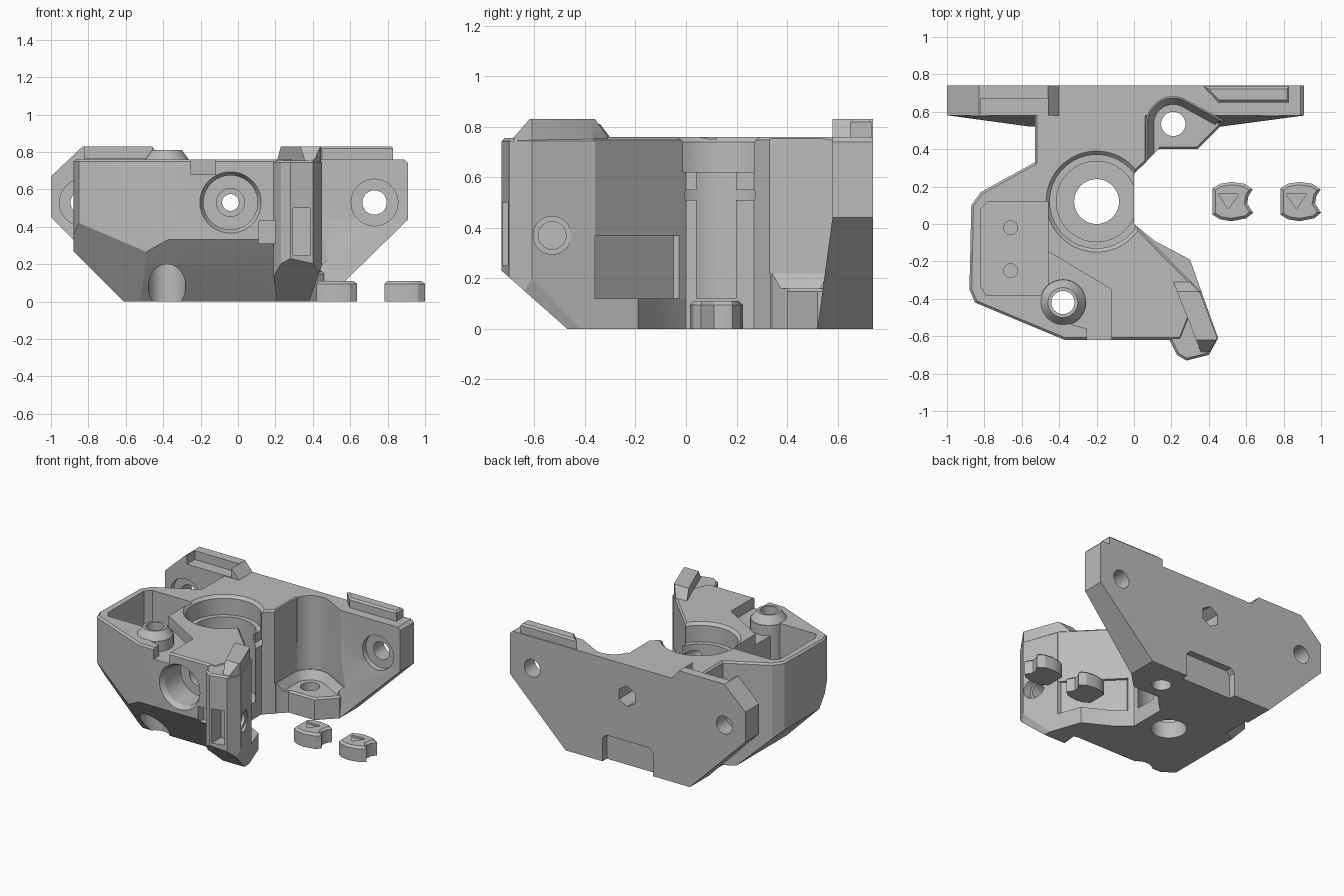
import bpy, bmesh, math
from mathutils import Vector, Matrix

if "Cube" in bpy.data.objects:
    bpy.data.objects.remove(bpy.data.objects["Cube"])

grey = bpy.data.materials.new("plain grey")
grey.use_nodes = True
grey.diffuse_color = (0.5, 0.5, 0.5, 1)
grey.node_tree.nodes["Principled BSDF"].inputs["Base Color"].default_value = (0.5, 0.5, 0.5, 1)


def finish(name, bm):
    bmesh.ops.recalc_face_normals(bm, faces=bm.faces)
    mesh = bpy.data.meshes.new(name)
    bm.to_mesh(mesh)
    bm.free()
    mesh.materials.append(grey)
    ob = bpy.data.objects.new(name, mesh)
    bpy.context.collection.objects.link(ob)
    return ob


def prism(name, pts, lo, hi, axis="z", bevel=0, slices=()):
    """Extrude an outline, chamfer its top rim and slice it by (point, outward normal) planes."""
    bm = bmesh.new()
    place = (lambda p, d: (p[0], p[1], d)) if axis == "z" else (lambda p, d: (p[0], d, p[1]))
    base = [bm.verts.new(place(p, lo)) for p in pts]
    top = [bm.verts.new(place(p, hi)) for p in pts]
    bm.faces.new(base)
    cap = bm.faces.new(top)
    for i in range(len(pts)):
        j = (i + 1) % len(pts)
        bm.faces.new((base[i], base[j], top[j], top[i]))
    bmesh.ops.recalc_face_normals(bm, faces=bm.faces)
    if bevel:
        bmesh.ops.bevel(bm, geom=list(cap.edges), offset=bevel, segments=1, affect="EDGES")
    for co, no in slices:
        cut = bmesh.ops.bisect_plane(bm, geom=bm.verts[:] + bm.edges[:] + bm.faces[:], plane_co=co,
                                     plane_no=Vector(no).normalized(), clear_outer=True)
        edges = [e for e in cut["geom_cut"] if isinstance(e, bmesh.types.BMEdge)]
        bmesh.ops.holes_fill(bm, edges=edges, sides=0)
    return finish(name, bm)


def box(name, x, y, z):
    return prism(name, [(x[0], y[0]), (x[1], y[0]), (x[1], y[1]), (x[0], y[1])], *z)


def rod(name, centre, r, lo, hi, axis="z", r2=None, sides=40):
    """Cylinder or cone along an axis; centre gives the two other coordinates."""
    bm = bmesh.new()
    bmesh.ops.create_cone(bm, cap_ends=True, segments=sides, radius1=r,
                          radius2=r if r2 is None else r2, depth=hi - lo)
    a, b = centre
    mid = (lo + hi) / 2
    if axis == "z":
        m = Matrix.Translation((a, b, mid))
    elif axis == "y":
        m = Matrix.Translation((a, mid, b)) @ Matrix.Rotation(-math.pi / 2, 4, "X")
    else:
        m = Matrix.Translation((mid, a, b)) @ Matrix.Rotation(math.pi / 2, 4, "Y")
    bm.transform(m)
    return finish(name, bm)


def combine(target, tool, op):
    tool.hide_render = True
    mod = target.modifiers.new(op, "BOOLEAN")
    mod.object, mod.operation, mod.solver = tool, op, "EXACT"
    bpy.context.view_layer.objects.active = target
    bpy.ops.object.modifier_apply(modifier=mod.name)
    bpy.data.objects.remove(tool)


def smooth(ob):
    bpy.ops.object.select_all(action="DESELECT")
    ob.select_set(True)
    bpy.context.view_layer.objects.active = ob
    bpy.ops.object.shade_smooth_by_angle(angle=math.radians(25))


# Main body with sloped lower edges
block = prism("mount_block", [
    (-.53, .62), (-.53, .33), (-.82, .17), (-.87, .1), (-.88, -.35), (-.85, -.42), (-.37, -.62),
    (.25, -.62), (.355, -.36), (0, 0), (0, .27), (.07, .335), (.07, .62)],
    0, .76, bevel=.012, slices=[
        ((-.88, 0, .27), (-1, 0, -1)),
        ((-.6, -.3, 0), (-.092, -.127, -.091)),
        ((0, -.62, .32), (0, -.12, -.1)),
        ((0, -.52, .2), (0, -.2, -.15))])

adds = [
    # Back plate and its tapered lower half
    prism("back_plate", [(-1, .45), (-1, .67), (-.83, .83), (-.46, .83), (-.4, .76), (.89, .76),
                         (.91, .74), (.91, .44), (.46, 0), (-.55, 0)], .58, .74, "y"),
    prism("plate_taper", [(-1, .45), (.91, .44), (.46, 0), (-.55, 0)], .5, .73, "y",
          slices=[((0, .58, .44), (0, -.44, .06))]),
    prism("plate_ledge", [(.37, .735), (.45, .65), (.83, .65), (.83, .735)], .7, .83, bevel=.012),
    # Foot beside the bore, and the low shelf at the side
    prism("foot", [(-.05, .28), (.06, .33), (.13, .4), (.34, .4), (.46, .52), (.46, .6), (-.05, .6)],
          0, .16, bevel=.012),
    prism("foot_slope", [(.07, .34), (.13, .4), (.2, .5), (.43, .52), (.47, .6), (.07, .6)], .1, .22),
    prism("side_shelf", [(-.03, 0), (0, 0), (.11, -.09), (.3, -.19), (.36, -.36), (.2, -.36)], 0, .12),
    # Front post with its raised strip
    prism("front_post", [(.19, -.62), (.23, -.7), (.28, -.73), (.4, -.7), (.45, -.61), (.36, -.36),
                         (.22, -.36)], 0, .755, bevel=.012, slices=[
        ((0, -.73, .23), (0, -.23, -.26)), ((.45, 0, .2), (.2, 0, -.07))]),
    prism("post_strip", [(.21, -.31), (.3, -.31), (.355, -.37), (.445, -.61), (.41, -.68), (.36, -.69)],
          .7, .83, slices=[((0, -.36, .83), (0, .07, .05)), ((0, -.62, .83), (0, -.07, .06))]),
]
for part in adds:
    combine(block, part, "UNION")

# Curved relief above the foot, narrowing near its floor
heart = Vector((.21, .535))
arc = [(heart.x + .145 * math.cos(math.radians(a)), heart.y + .145 * math.sin(math.radians(a)))
       for a in range(180, 55, -10)]
outline = [(.065, .15)] + arc + [(.52, .53), (.52, .15)]
relief_floor = prism("relief_floor", outline, .16, .23)
for v in relief_floor.data.vertices:
    if v.co.z < .2:
        v.co.xy = heart + (v.co.xy - heart) * .72

bore, hole, screw = (-.2, .12), (-.38, -.42), (-.04, .53)
cuts = [
    prism("relief", outline, .22, .9),
    relief_floor,
    rod("foot_hole", heart, .065, -.1, .3),
    # Side tray with two small holes
    prism("tray", [(-.82, -.33), (-.79, -.38), (-.46, -.38), (-.46, .12), (-.78, .12), (-.82, .08)],
          .35, 1),
    rod("tray_hole", (-.66, -.02), .037, .22, .5),
    rod("tray_hole", (-.66, -.25), .037, .22, .5),
    # Stepped bore
    rod("bore_through", bore, .12, -.1, .3),
    rod("bore_wall", bore, .215, .12, .7, sides=64),
    rod("bore_seat", bore, .25, .62, .9, sides=64),
    rod("bore_rim", bore, .245, .735, .775, r2=.285, sides=64),
    # Side recess above the shelf
    prism("side_recess", [(.02, -.05), (.33, -.36), (.4, -.36), (.05, .03)], .12, .37),
    # Lowered area at the front
    prism("lowered_area", [(-.47, -.14), (-.12, -.35), (-.12, -.7), (-.25, -.7), (-.25, -.56),
                           (-.47, -.5)], .68, 1),
    # Plate step and rear notch
    box("plate_step", (-.82, -.46), (.5, .67), (.765, 1)),
    prism("rear_notch", [(-.25, -.1), (.16, -.1), (.16, .17), (.13, .2), (-.22, .2), (-.25, .17)],
          .69, .9, "y"),
    # Post openings
    box("post_slot", (.295, .385), (-.8, -.62), (.25, .5)),
    rod("post_hole", (-.53, .37), .055, .24, .6, "x"),
    rod("post_hole_seat", (-.53, .37), .075, .39, .6, "x"),
    box("square_hole", (.11, .2), (-.7, -.56), (.31, .43)),
    rod("lower_seat", hole, .1, -.1, .25),
    # Front screw hole, stepped, with a hexagonal seat at the back
    rod("screw_rim", screw, .175, -.64, -.585, "y", r2=.145),
    rod("screw_seat", screw, .145, -.8, -.4, "y"),
    rod("screw_step", screw, .075, -.45, -.33, "y"),
    rod("rear_nut_seat", screw, .075, .55, .8, "y", sides=6),
    rod("screw_hole", screw, .045, -.36, .1, "y"),
    rod("screw_hole", screw, .045, .14, .6, "y"),
]
for x in (-.83, .73):
    cuts += [rod("plate_hole", (x, .53), .065, .4, .9, "y"),
             rod("plate_seat", (x, .53), .125, .4, .62, "y")]
for part in cuts:
    combine(block, part, "DIFFERENCE")

# Screw boss
combine(block, rod("boss", hole, .125, .3, .755), "UNION")
combine(block, rod("boss_cone", hole, .125, .75, .81, r2=.08), "UNION")
combine(block, rod("boss_hole", hole, .062, -.1, 1), "DIFFERENCE")
smooth(block)

# Two loose clips with a triangular mark
for name, dx in (("inner_clip", 0), ("outer_clip", .363)):
    outline = [(.42, .05), (.42, .19), (.46, .215), (.52, .225), (.59, .215), (.635, .185), (.612, .15),
               (.605, .11), (.637, .06), (.6, .03), (.52, .015), (.46, .025)]
    clip = prism(name, [(x + dx, y) for x, y in outline], 0, .11, bevel=.015)
    mark = prism("mark", [(.45 + dx, .16), (.56 + dx, .16), (.505 + dx, .08)], .095, .2)
    combine(clip, mark, "DIFFERENCE")
    smooth(clip)
